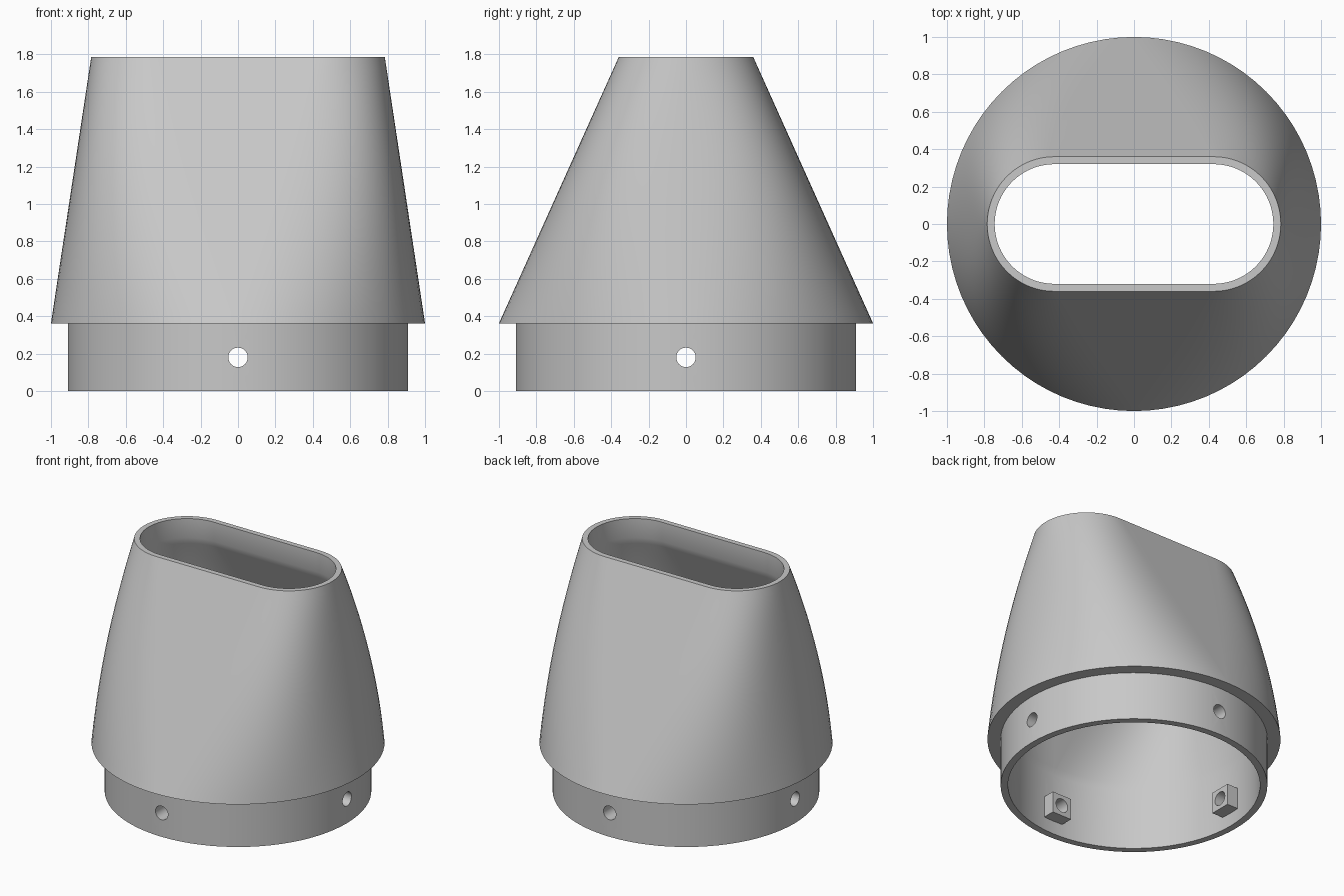
import bpy, bmesh
from math import sin, cos, pi, radians
from mathutils import Matrix

if "Cube" in bpy.data.objects:
    bpy.data.objects.remove(bpy.data.objects["Cube"])

grey = bpy.data.materials.new("plain_grey")
grey.use_nodes = True
COLOUR = (0.58, 0.58, 0.58, 1)
grey.diffuse_color = COLOUR
grey.node_tree.nodes["Principled BSDF"].inputs["Base Color"].default_value = COLOUR

Z_COLLAR, Z_TOP = 0.362, 1.785   # outer taper
Z_BORE, Z_THROAT = 0.46, 1.64    # inner taper, between straight bore and throat
COLLAR_OUT, COLLAR_IN = 0.91, 0.86
SLOT_HALF = 0.425      # half length of the straight sides of the top opening
BULGE = 0.045          # fullness of the diagonals between the straight rails
ARC, FLAT, LEVELS = 40, 8, 24
HOLE_Z = 0.18


def add_object(name, bm):
    bmesh.ops.remove_doubles(bm, verts=bm.verts, dist=0.0001)
    bmesh.ops.recalc_face_normals(bm, faces=bm.faces)
    mesh = bpy.data.meshes.new(name)
    bm.to_mesh(mesh)
    bm.free()
    mesh.materials.append(grey)
    obj = bpy.data.objects.new(name, mesh)
    bpy.context.collection.objects.link(obj)
    return obj


def activate(obj):
    bpy.ops.object.select_all(action="DESELECT")
    obj.select_set(True)
    bpy.context.view_layer.objects.active = obj


def section(t, r, z):
    """Rounded slot outline: a circle at t=0, the full slot at t=1."""
    half = SLOT_HALF * t
    pts = []
    for side in (1, -1):
        for i in range(ARC + 1):
            a = -pi / 2 + pi * i / ARC
            rr = r + BULGE * 4 * t * (1 - t) * sin(2 * a) ** 2
            pts.append((side * (half + rr * cos(a)), side * rr * sin(a), z))
        for i in range(1, FLAT):
            pts.append((side * half * (1 - 2 * i / FLAT), side * r, z))
    return pts


def taper(r0, r1, z0, z1):
    """Sections blending from a circle at z0 to the slot at z1."""
    steps = [i / LEVELS for i in range(LEVELS + 1)]
    return [section(t, r0 + (r1 - r0) * t, z0 + (z1 - z0) * t) for t in steps]


def bridge(bm, rings):
    """Skin a closed sequence of equal rings."""
    loops = [[bm.verts.new(p) for p in ring] for ring in rings]
    n = len(loops[0])
    for a, b in zip(loops, loops[1:] + loops[:1]):
        for i in range(n):
            j = (i + 1) % n
            bm.faces.new((a[i], a[j], b[j], b[i]))


# Body: collar, shoulder, outer taper, rim, throat, inner taper, bore
bm = bmesh.new()
bridge(bm, [section(0, COLLAR_OUT, 0), section(0, COLLAR_OUT, Z_COLLAR)]
       + taper(1.0, 0.36, Z_COLLAR, Z_TOP)
       + [section(1, 0.32, Z_TOP)]
       + taper(COLLAR_IN, 0.32, Z_BORE, Z_THROAT)[::-1]
       + [section(0, COLLAR_IN, 0)])
bmesh.ops.dissolve_degenerate(bm, dist=0.0001, edges=bm.edges)
body = add_object("tapered_body_with_collar", bm)

# Four screw blocks on the inner wall
blocks = []
for k in range(4):
    bm = bmesh.new()
    place = (Matrix.Rotation(k * pi / 2, 4, "Z")
             @ Matrix.Translation((0.82, 0, HOLE_Z))
             @ Matrix.Diagonal((0.11, 0.16, 0.16, 1)))
    bmesh.ops.create_cube(bm, size=1, matrix=place)
    blocks.append(add_object("screw_block_%d" % (k + 1), bm))

# Screw holes through collar and blocks
for axis, pair in (("Y", blocks[0::2]), ("X", blocks[1::2])):
    bm = bmesh.new()
    bmesh.ops.create_cone(bm, cap_ends=True, segments=32, radius1=0.052,
                          radius2=0.052, depth=2.4,
                          matrix=Matrix.Translation((0, 0, HOLE_Z))
                          @ Matrix.Rotation(pi / 2, 4, axis))
    cutter = add_object("hole_cutter", bm)
    cutter.hide_render = True
    for obj in [body] + pair:
        mod = obj.modifiers.new("hole", "BOOLEAN")
        mod.operation, mod.solver, mod.object = "DIFFERENCE", "EXACT", cutter
        activate(obj)
        bpy.ops.object.modifier_apply(modifier=mod.name)
    bpy.data.objects.remove(cutter)

# Smooth curved walls, keep the rims and steps crisp
for obj in [body] + blocks:
    activate(obj)
    bpy.ops.object.shade_smooth_by_angle(angle=radians(30))
